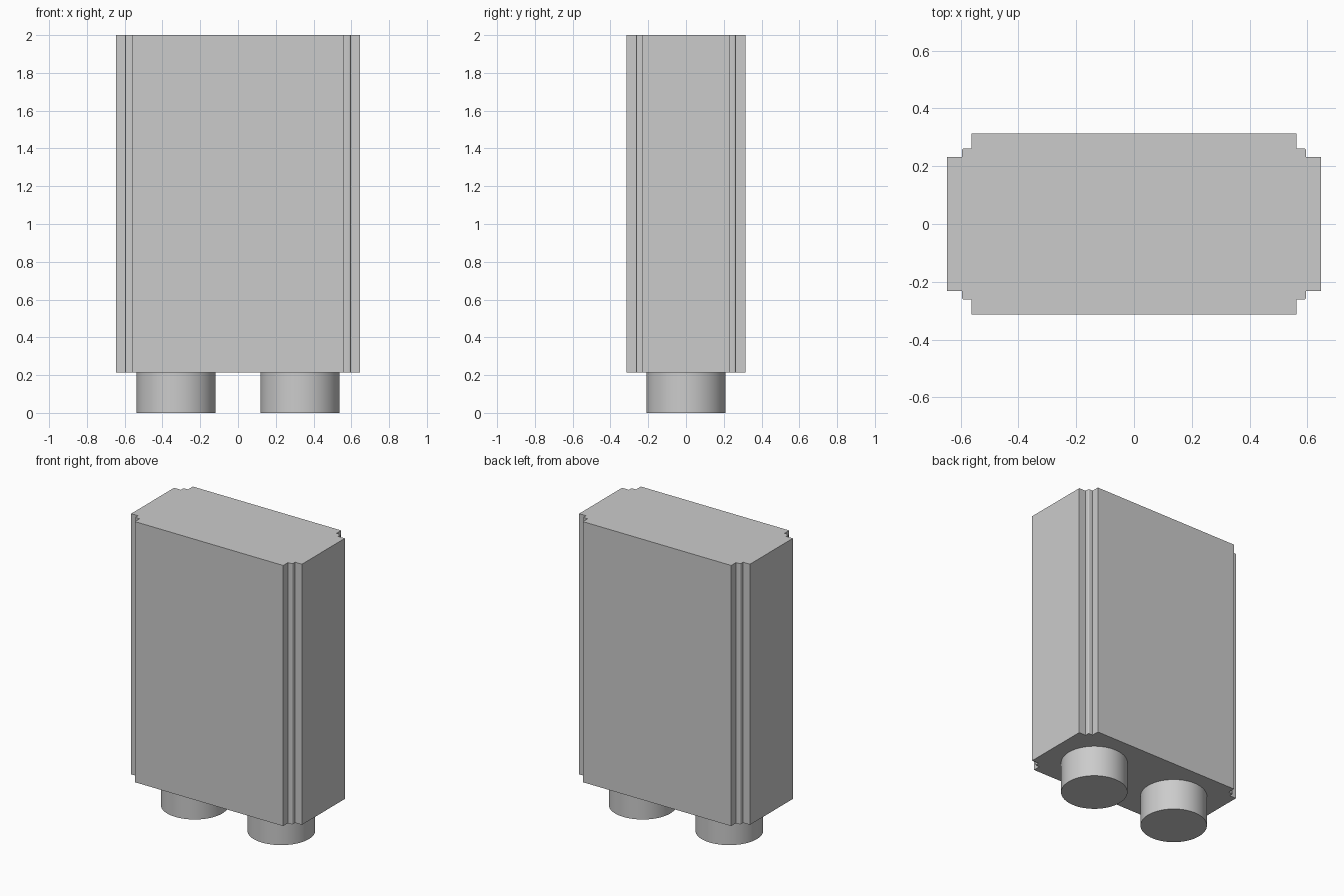
import bpy, bmesh, math

cube = bpy.data.objects.get("Cube")
if cube:
    bpy.data.objects.remove(cube, do_unlink=True)

grey = bpy.data.materials.new("light_grey")
grey.use_nodes = True
colour = (0.6, 0.6, 0.6, 1)
grey.diffuse_color = colour
grey.node_tree.nodes["Principled BSDF"].inputs["Base Color"].default_value = colour

BASE, TOP = 0.215, 2.0
FOOT_X, FOOT_RADIUS = 0.328, 0.21


def add_object(name, bm):
    mesh = bpy.data.meshes.new(name)
    bmesh.ops.recalc_face_normals(bm, faces=bm.faces)
    bm.to_mesh(mesh)
    bm.free()
    mesh.materials.append(grey)
    obj = bpy.data.objects.new(name, mesh)
    bpy.context.collection.objects.link(obj)
    bpy.ops.object.select_all(action="DESELECT")
    obj.select_set(True)
    bpy.context.view_layer.objects.active = obj
    bpy.ops.object.shade_smooth_by_angle(angle=math.radians(35))
    return obj


# Stepped corner with a tiny round on the middle step
corner = [(0.647, 0.232), (0.595, 0.232)]
r = 0.006
for i in range(4):
    a = math.radians(i * 30)
    corner.append((0.595 - r + r * math.cos(a), 0.262 - r + r * math.sin(a)))
corner += [(0.562, 0.262), (0.562, 0.314)]

# Mirror the corner into a closed outline and extrude it upwards
outline = []
for sx, sy in ((1, 1), (-1, 1), (-1, -1), (1, -1)):
    points = corner if sx * sy > 0 else corner[::-1]
    outline += [(sx * x, sy * y) for x, y in points]

bm = bmesh.new()
face = bm.faces.new([bm.verts.new((x, y, BASE)) for x, y in outline])
result = bmesh.ops.extrude_face_region(bm, geom=[face], use_keep_orig=True)
raised = [v for v in result["geom"] if isinstance(v, bmesh.types.BMVert)]
bmesh.ops.translate(bm, verts=raised, vec=(0, 0, TOP - BASE))
add_object("main_block", bm)

# Two round feet under the block
for name, side in (("left_foot", 1), ("right_foot", -1)):
    bm = bmesh.new()
    bmesh.ops.create_cone(bm, cap_ends=True, segments=64, radius1=FOOT_RADIUS,
                          radius2=FOOT_RADIUS, depth=BASE)
    foot = add_object(name, bm)
    foot.location = (side * FOOT_X, 0, BASE / 2)
